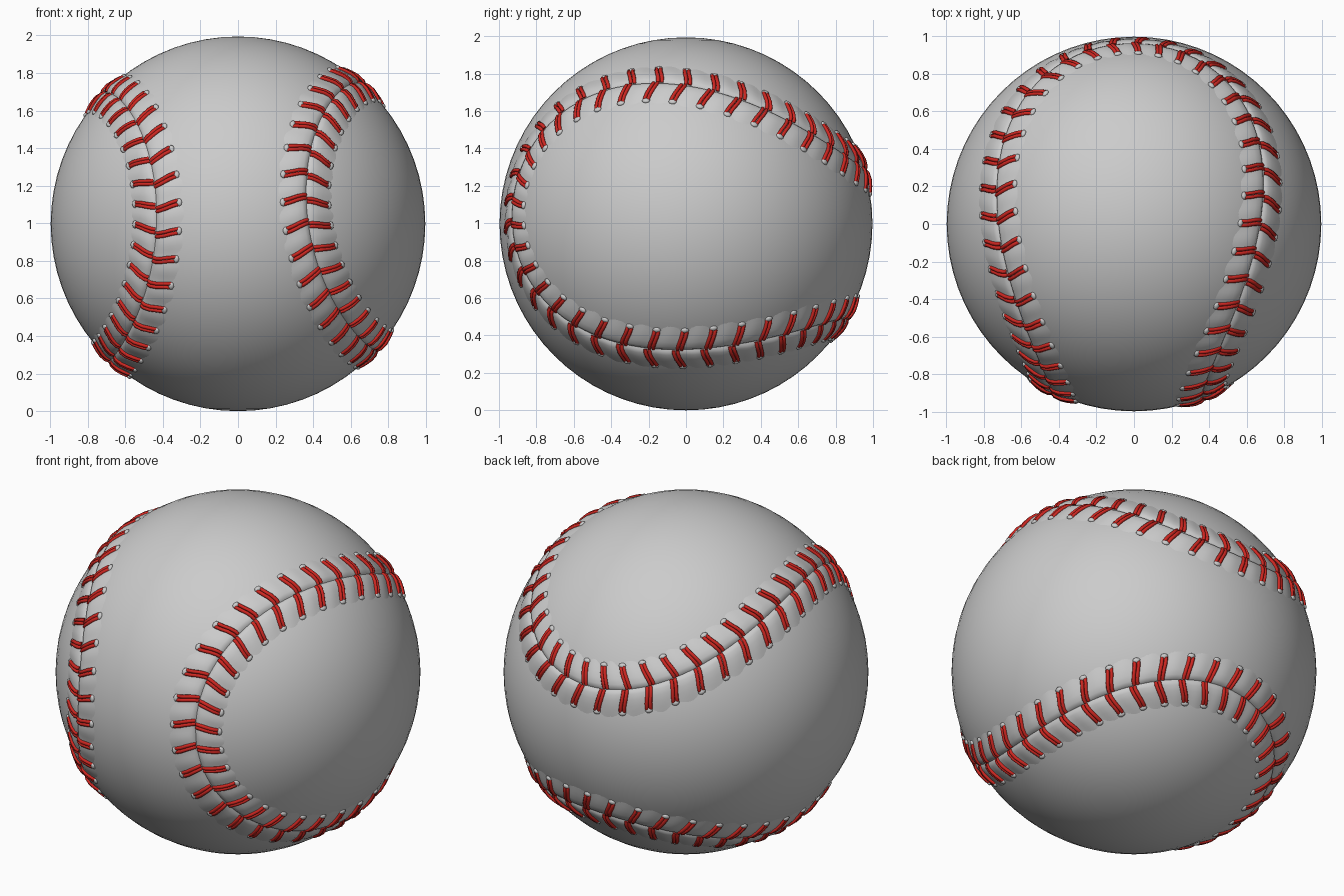
import bpy, bmesh
from math import sin, cos, pi, sqrt
from mathutils import Vector, Matrix

if "Cube" in bpy.data.objects:
    bpy.data.objects.remove(bpy.data.objects["Cube"])

R = 0.997            # ball radius
A, B = 0.70, 0.30    # seam curve shape
C = 2 * sqrt(A * B)
N = 76               # stitch pairs around the seam
STEP = 2 * pi / N
TILT = (Matrix.Rotation(-0.034, 3, 'Z') @ Matrix.Rotation(-0.04, 3, 'Y')
        @ Matrix.Rotation(-0.12, 3, 'X'))


def seam_frame(t):
    """Seam point on the unit sphere and its sideways direction."""
    p = Vector((A * cos(t) - B * cos(3 * t), -C * cos(2 * t),
                A * sin(t) + B * sin(3 * t)))
    tan = Vector((-A * sin(t) + 3 * B * sin(3 * t), 2 * C * sin(2 * t),
                  A * cos(t) + 3 * B * cos(3 * t)))
    return TILT @ p, TILT @ p.cross(tan).normalized()


def on_ball(t, d, h):
    """Point at seam parameter t, sideways angle d, height h above the ball."""
    p, s = seam_frame(t)
    return (p * cos(d) + s * sin(d)) * (R + h) + Vector((0, 0, R))


def material(name, rgb):
    m = bpy.data.materials.new(name)
    m.diffuse_color = (*rgb, 1)
    m.use_nodes = True
    m.node_tree.nodes["Principled BSDF"].inputs["Base Color"].default_value = m.diffuse_color
    return m


def finish(bm, name, angle=0.6):
    bmesh.ops.recalc_face_normals(bm, faces=bm.faces)
    me = bpy.data.meshes.new(name)
    bm.to_mesh(me)
    bm.free()
    ob = bpy.data.objects.new(name, me)
    bpy.context.collection.objects.link(ob)
    bpy.ops.object.select_all(action='DESELECT')
    bpy.context.view_layer.objects.active = ob
    ob.select_set(True)
    bpy.ops.object.shade_smooth_by_angle(angle=angle)
    return ob


# leather ball
bm = bmesh.new()
bmesh.ops.create_uvsphere(bm, u_segments=72, v_segments=36, radius=R,
                          matrix=Matrix.Translation((0, 0, R)))
finish(bm, "leather_ball")

# raised seam: two puffy lips with a sharp groove between them
# (sideways angle, height, extra puff between stitches)
half = [(0.010, 0.009, 0.001), (0.028, 0.013, 0.002), (0.060, 0.012, 0.003),
        (0.095, 0.007, 0.003), (0.125, 0.002, 0.003), (0.165, -0.004, 0.001)]
profile = [(-d, h, q) for d, h, q in reversed(half)] + [(0, 0.001, 0)] + half
bm = bmesh.new()
SUB = 8
rings = []
for i in range(N * SUB):
    t = i * STEP / SUB
    puff = -cos(2 * pi * i / SUB)
    # the stitches lean backwards, so the puffs lean with them
    rings.append([bm.verts.new(on_ball(t - 0.12 * abs(d), d, h + q * puff))
                  for d, h, q in profile])
for i, a in enumerate(rings):
    b = rings[(i + 1) % len(rings)]
    for j in range(len(profile) - 1):
        bm.faces.new((a[j], a[j + 1], b[j + 1], b[j]))
finish(bm, "raised_seam")

# red stitches: two strands each, leaning into a V across the seam
cu = bpy.data.curves.new("stitches", 'CURVE')
cu.dimensions = '3D'
cu.bevel_depth = 0.0105
cu.bevel_resolution = 1
cu.use_fill_caps = True
# (sideways angle, height, backward lean)
path = [(0.004, 0.004, 0.0), (0.022, 0.013, -0.001), (0.055, 0.015, -0.006),
        (0.090, 0.010, -0.013), (0.118, 0.004, -0.017), (0.130, -0.006, -0.018)]
for i in range(N):
    for side in (-1, 1):
        t0 = i * STEP + 0.006 * side + 0.006
        for strand in (-0.0058, 0.0058):
            sp = cu.splines.new('POLY')
            sp.points.add(len(path) - 1)
            for pt, (d, h, lean) in zip(sp.points, path):
                pt.co = (*on_ball(t0 + lean + strand, side * d, h), 1)
            sp.use_smooth = True
stitches = bpy.data.objects.new("stitches", cu)
bpy.context.collection.objects.link(stitches)
cu.materials.append(material("red_thread", (0.62, 0.02, 0.015)))

# small leather lips around the thread holes
bm = bmesh.new()
for i in range(N):
    for side in (-1, 1):
        t = i * STEP + 0.006 * side - 0.012
        loc = on_ball(t, side * 0.131, 0.001)
        up = (loc - Vector((0, 0, R))).normalized()
        out = (on_ball(t, side * 0.15, 0.001) - loc).normalized()
        along = up.cross(out).normalized()
        out = along.cross(up)
        rot = Matrix((out, along, up)).transposed().to_4x4()
        bmesh.ops.create_uvsphere(
            bm, u_segments=8, v_segments=6, radius=1,
            matrix=Matrix.Translation(loc) @ rot @ Matrix.Diagonal((0.016, 0.022, 0.011, 1)))
holes = finish(bm, "stitch_holes", 1.0)
